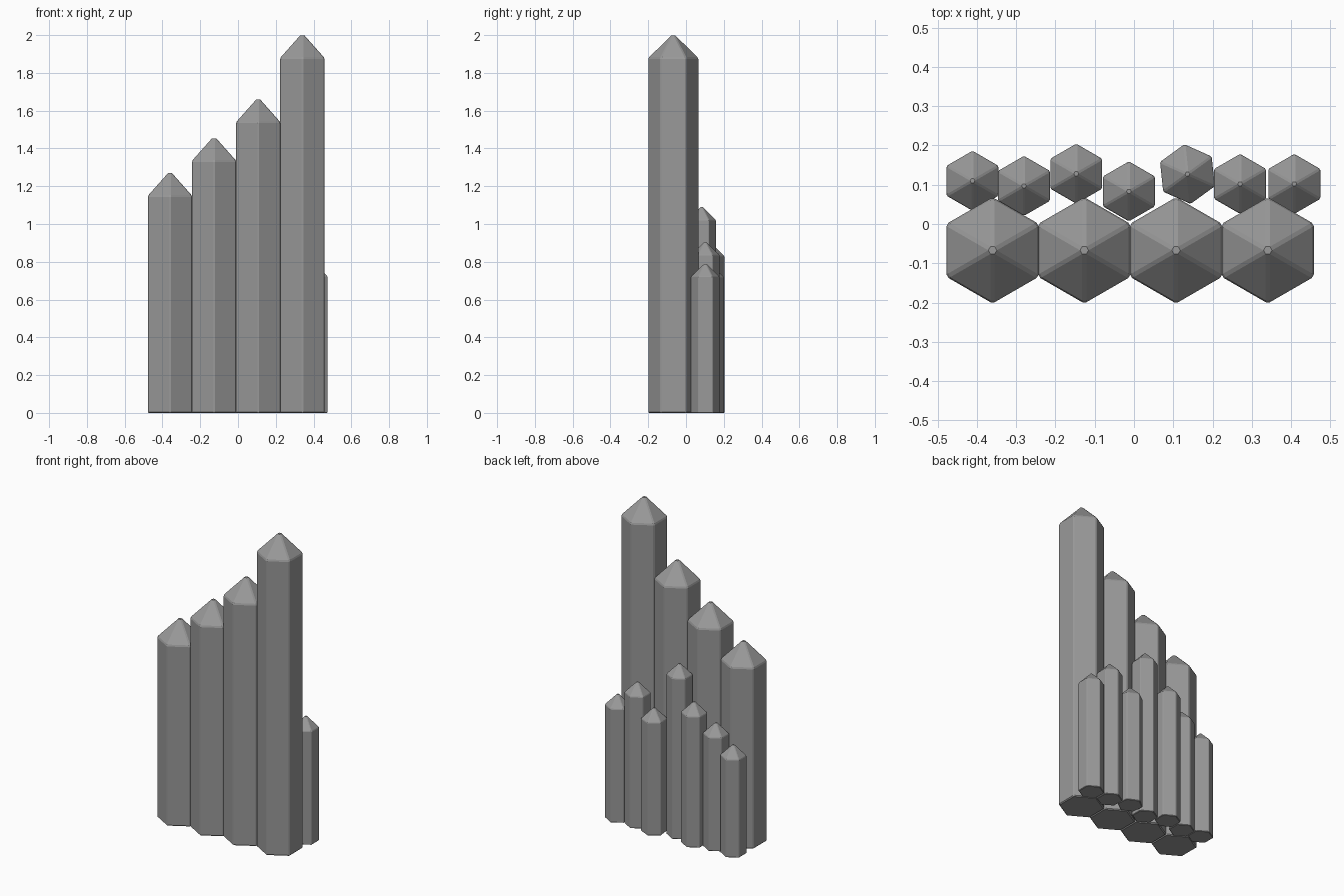
import bpy
import bmesh
from math import radians, sin, cos, tau, sqrt

cube = bpy.data.objects.get("Cube")
if cube:
    bpy.data.objects.remove(cube, do_unlink=True)

grey = bpy.data.materials.new("stone grey")
grey.use_nodes = True
GREY = (0.32, 0.32, 0.32, 1)
grey.diffuse_color = GREY
grey.node_tree.nodes["Principled BSDF"].inputs["Base Color"].default_value = GREY


def pillar(name, x, y, tip, apothem, turn=0):
    """Hexagonal post with a pyramid cap and softly cut edges."""
    radius = apothem * 2 / sqrt(3)
    cut = apothem * 0.05
    apex = tip + cut * 1.9
    shoulder = tip - apothem * 1.03
    bm = bmesh.new()
    angles = [radians(90 + turn) + tau * i / 6 for i in range(6)]
    low, high = [[bm.verts.new((radius * cos(a), radius * sin(a), z)) for a in angles]
                 for z in (0, shoulder)]
    top = bm.verts.new((0, 0, apex))
    bm.faces.new(low[::-1])
    for i in range(6):
        j = (i + 1) % 6
        bm.faces.new((low[i], low[j], high[j], high[i]))
        bm.faces.new((high[i], high[j], top))
    bmesh.ops.bevel(bm, geom=bm.edges[:], offset=cut, segments=1,
                    profile=0.5, affect='EDGES')
    bmesh.ops.recalc_face_normals(bm, faces=bm.faces[:])
    mesh = bpy.data.meshes.new(name)
    bm.to_mesh(mesh)
    bm.free()
    mesh.materials.append(grey)
    obj = bpy.data.objects.new(name, mesh)
    obj.location = (x, y, 0)
    bpy.context.collection.objects.link(obj)


# Front row: evenly spaced large pillars rising to one side
for i, tip in enumerate((1.27, 1.455, 1.66, 2.0)):
    pillar(f"large_pillar_{i + 1}", -0.36 + 0.2335 * i, -0.067, tip, 0.117)

# Back row: staggered small pillars (x, y, tip height, turn)
small = [(-0.411, 0.11, 0.69, 0), (-0.28, 0.097, 0.79, 0), (-0.147, 0.128, 0.90, 0),
         (-0.013, 0.083, 1.09, 0), (0.136, 0.127, 0.785, 6), (0.27, 0.102, 0.905, 0),
         (0.408, 0.102, 0.79, 0)]
for i, (x, y, tip, turn) in enumerate(small):
    pillar(f"small_pillar_{i + 1}", x, y, tip, 0.066, turn)
